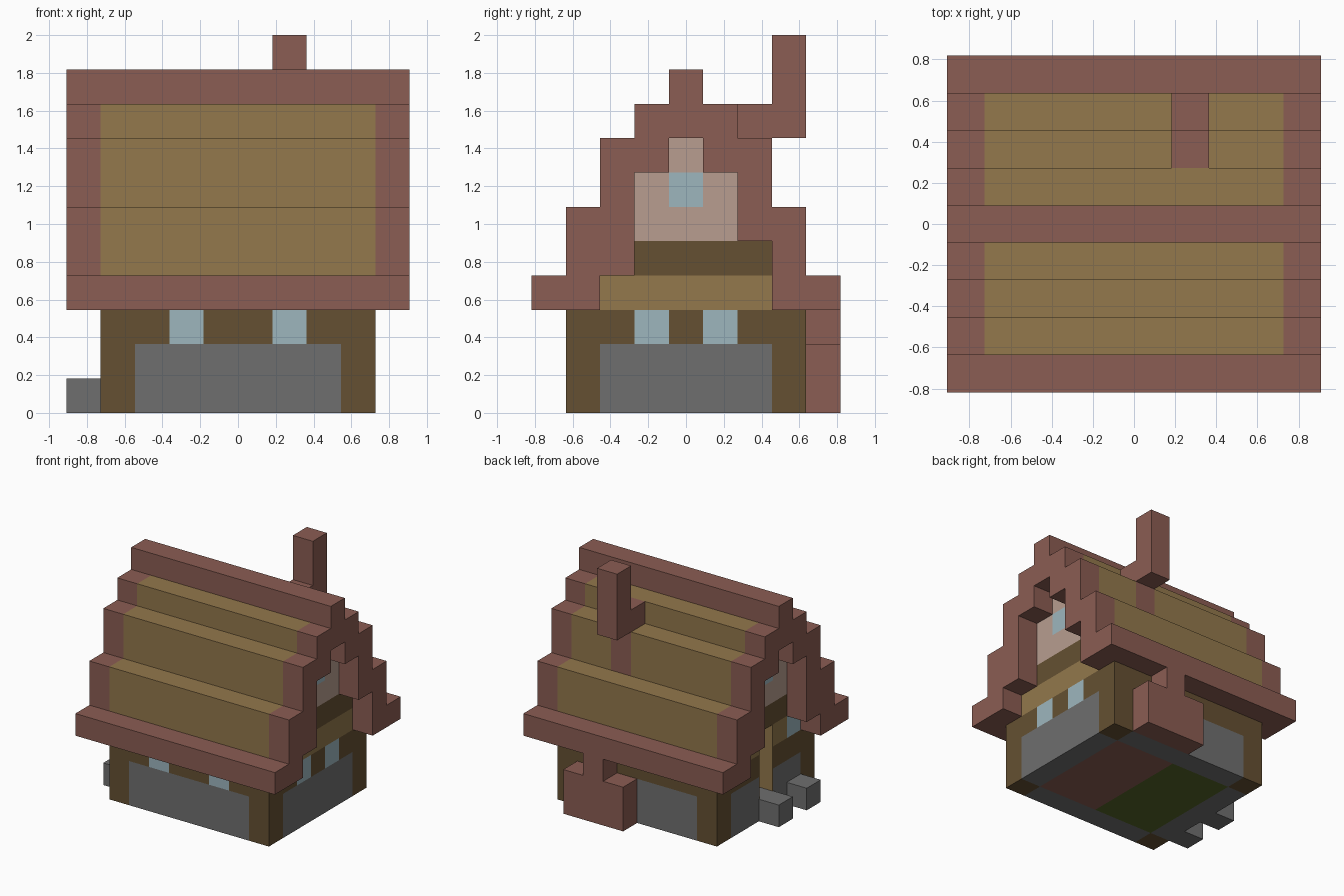
import bpy, bmesh
from mathutils import Vector

cube = bpy.data.objects.get("Cube")
if cube:
    bpy.data.objects.remove(cube, do_unlink=True)

U = 2 / 11  # one block


def material(name, rgb):
    lin = [((c / 255 + 0.055) / 1.055) ** 2.4 for c in rgb] + [1]
    m = bpy.data.materials.new(name)
    m.use_nodes = True
    m.diffuse_color = lin
    bsdf = m.node_tree.nodes["Principled BSDF"]
    bsdf.inputs["Base Color"].default_value = lin
    bsdf.inputs["Roughness"].default_value = 0.9
    return m


brick = material("red_brick", (139, 93, 83))
plank = material("tan_plank", (147, 120, 76))
timber = material("dark_timber", (101, 80, 50))
stone = material("grey_stone", (111, 111, 111))
glass = material("pale_glass", (157, 182, 190))
plaster = material("pink_plaster", (184, 158, 144))
grass = material("green_floor", (86, 102, 40))

parts = {
    "stone_wall": stone, "timber_frame": timber, "plank_band": plank,
    "gable_plaster": plaster, "windows": glass, "roof_planks": plank,
    "roof_trim": brick, "chimney": brick, "hearth": brick,
    "brick_floor": brick, "green_floor": grass, "door_step": stone,
    "side_step": stone,
}
cells = {}


def fill(part, xs, ys, zs):
    """Fill an inclusive range of blocks; part None carves them away."""
    for x in range(xs[0], xs[1] + 1):
        for y in range(ys[0], ys[1] + 1):
            for z in range(zs[0], zs[1] + 1):
                if part:
                    cells[x, y, z] = part
                else:
                    cells.pop((x, y, z), None)


# Walls: stone base, timber top and corner posts, hollow room
fill("stone_wall", (-4, 3), (-3, 3), (0, 1))
fill("timber_frame", (-4, 3), (-3, 3), (2, 2))
for x in (-4, 3):
    for y in (-3, 3):
        fill("timber_frame", (x, x), (y, y), (0, 2))
fill(None, (-3, 2), (-2, 2), (1, 2))

# Floor in two halves
fill("brick_floor", (0, 2), (-2, 2), (0, 0))
fill("green_floor", (-3, -1), (-2, 2), (0, 0))

# Gable walls
for x in (-4, 3):
    fill("plank_band", (x, x), (-2, 2), (3, 3))
    fill("timber_frame", (x, x), (-2, 2), (4, 4))
    fill("gable_plaster", (x, x), (-1, 1), (5, 6))
    fill("gable_plaster", (x, x), (0, 0), (7, 7))
    fill("windows", (x, x), (0, 0), (6, 6))

# Stepped roof: inner and outer row of each layer, brick at the ends
steps = {3: (3, 4), 4: (2, 3), 5: (2, 3), 6: (2, 2), 7: (1, 2), 8: (0, 1), 9: (0, 0)}
for z, (inner, outer) in steps.items():
    for rows in ((inner, outer), (-outer, -inner)):
        fill("roof_trim", (-5, 4), rows, (z, z))
        if 3 < z < 9:
            fill("roof_planks", (-4, 3), rows, (z, z))
fill(None, (4, 4), (2, 2), (4, 4))
fill("timber_frame", (3, 3), (2, 2), (4, 4))

# Lower windows
for x in (-2, 1):
    fill("windows", (x, x), (-3, -3), (2, 2))
for y in (-1, 1):
    fill("windows", (3, 3), (y, y), (2, 2))
fill("windows", (-4, -4), (-2, -2), (3, 3))

# Doorway and blocks beside it
fill(None, (-4, -4), (0, 0), (1, 3))
fill("door_step", (-5, -5), (0, 0), (0, 0))
fill("side_step", (-5, -5), (-2, -2), (0, 0))

# Hearth on the back wall and bent chimney
fill("hearth", (0, 2), (4, 4), (0, 1))
fill("hearth", (1, 1), (4, 4), (2, 2))
fill("chimney", (1, 1), (2, 2), (6, 8))
fill("chimney", (1, 1), (3, 3), (8, 10))


def add_object(name, bm, mat):
    me = bpy.data.meshes.new(name)
    bm.to_mesh(me)
    bm.free()
    me.materials.append(mat)
    ob = bpy.data.objects.new(name, me)
    bpy.context.collection.objects.link(ob)
    return ob


def build(name, mat):
    """Mesh the exposed faces of one part."""
    bm = bmesh.new()
    for cell, part in cells.items():
        if part != name:
            continue
        for axis in range(3):
            for side in (0, 1):
                near = list(cell)
                near[axis] += 2 * side - 1
                if tuple(near) in cells:
                    continue
                ring = []
                for a, b in ((0, 0), (1, 0), (1, 1), (0, 1)):
                    p = Vector(cell) - Vector((0, 0.5, 0))
                    p[axis] += side
                    p[(axis + 1) % 3] += a
                    p[(axis + 2) % 3] += b
                    ring.append(bm.verts.new(p * U))
                bm.faces.new(ring if side else ring[::-1])
    bmesh.ops.remove_doubles(bm, verts=bm.verts, dist=0.001)
    bmesh.ops.dissolve_limit(bm, angle_limit=0.01, verts=bm.verts, edges=bm.edges)
    add_object(name, bm, mat)


for name, mat in parts.items():
    build(name, mat)

# Thin plank lining on both sides of the doorway
for label, side in (("front", -1), ("back", 1)):
    bm = bmesh.new()
    bmesh.ops.create_cube(bm, size=1)
    ob = add_object("door_lining_" + label, bm, plank)
    ob.scale = (U, 0.006, 3 * U)
    ob.location = (-3.5 * U, side * (0.5 * U - 0.003), 2.5 * U)
